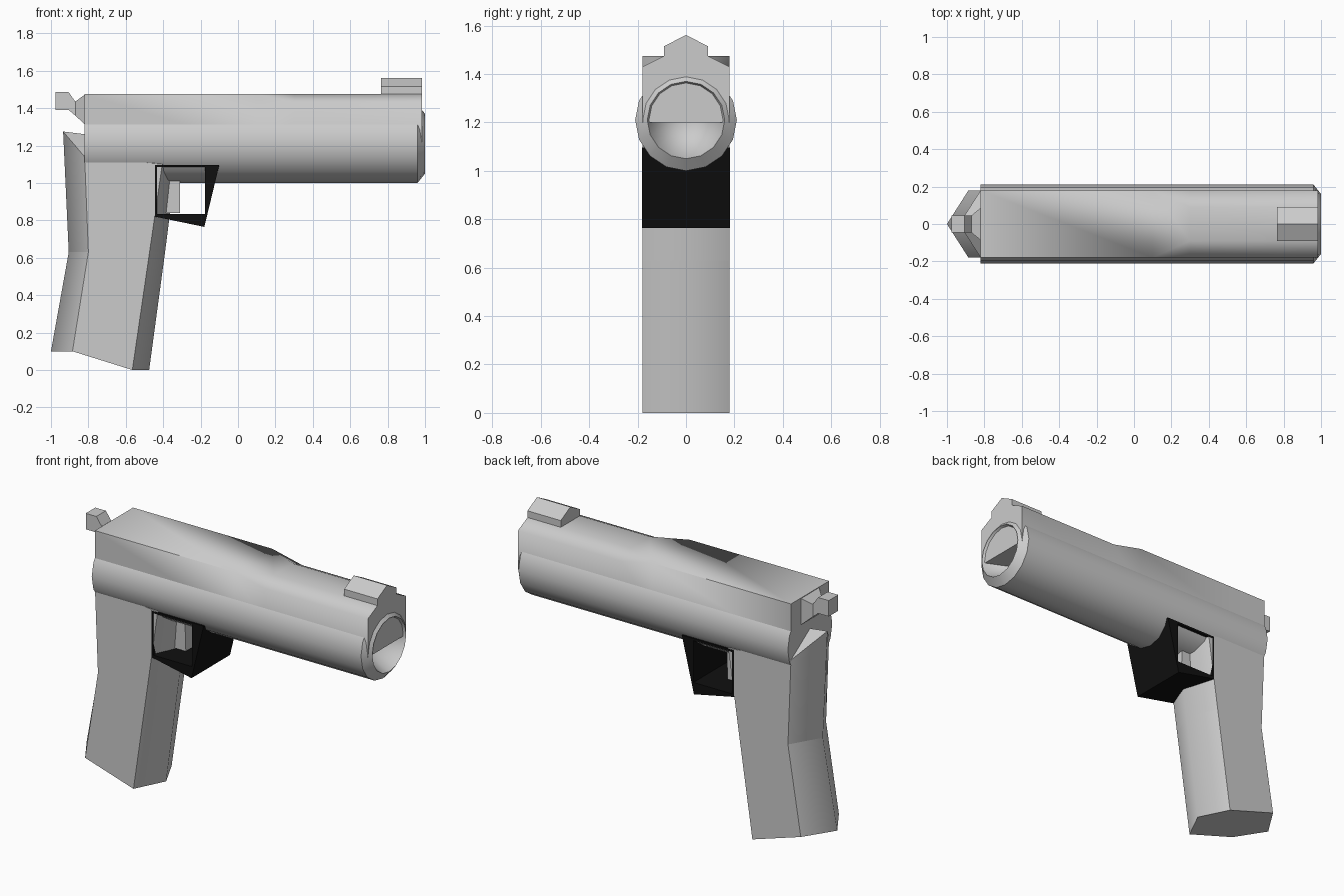
import bpy, bmesh, math

if "Cube" in bpy.data.objects:
    bpy.data.objects.remove(bpy.data.objects["Cube"])


def finish(bm, name, angle=None):
    bmesh.ops.remove_doubles(bm, verts=bm.verts, dist=1e-4)
    bmesh.ops.recalc_face_normals(bm, faces=bm.faces)
    me = bpy.data.meshes.new(name)
    bm.to_mesh(me)
    bm.free()
    ob = bpy.data.objects.new(name, me)
    bpy.context.collection.objects.link(ob)
    if angle:
        bpy.ops.object.select_all(action='DESELECT')
        ob.select_set(True)
        bpy.context.view_layer.objects.active = ob
        bpy.ops.object.shade_smooth_by_angle(angle=math.radians(angle))
    return ob


def bridge(bm, a, b):
    n = len(a)
    for i in range(n):
        bm.faces.new((a[i], a[(i + 1) % n], b[(i + 1) % n], b[i]))


def loft(rings, caps=(True, True)):
    bm = bmesh.new()
    loops = [[bm.verts.new(p) for p in r] for r in rings]
    for a, b in zip(loops, loops[1:]):
        bridge(bm, a, b)
    if caps[0]:
        bm.faces.new(loops[0])
    if caps[1]:
        bm.faces.new(loops[-1])
    return bm


def ring(x, r, n=16, z=1.21):
    return [(x, r * math.sin(2 * math.pi * i / n), z + r * math.cos(2 * math.pi * i / n))
            for i in range(n)]


def rect(x, w, z0, z1):
    return [(x, -w, z0), (x, w, z0), (x, w, z1), (x, -w, z1)]


# Barrel with chamfered nose and conical bore
bm = loft([ring(-.82, .21), ring(.96, .21), ring(1.0, .16), ring(.65, 0)], (True, False))
finish(bm, "barrel", 35)


# Upper body, its top edges bevelled towards the front
def body(x, zs, w):
    return [(x, -.18, 1.2), (x, .18, 1.2), (x, .18, zs), (x, w, 1.475), (x, -w, 1.475), (x, -.18, zs)]


bm = loft([body(-.82, 1.475, .18), body(.1, 1.475, .18), body(.3, 1.43, .09), body(.985, 1.43, .09)])
bmesh.ops.dissolve_degenerate(bm, edges=bm.edges, dist=1e-4)
finish(bm, "upper_body", 65)

# Front sight
sight = [(-.09, 1.46), (.09, 1.46), (.09, 1.515), (0, 1.562), (-.09, 1.515)]
finish(loft([[(x, y, z) for y, z in sight] for x in (.765, .985)]), "front_sight")

# Hammer with flared root
finish(loft([rect(-.975, .045, 1.39, 1.485), rect(-.905, .045, 1.39, 1.485),
             rect(-.87, .045, 1.36, 1.435), rect(-.815, .09, 1.31, 1.475)]), "hammer")


# Grip: hexagonal section with rounded front and back ridges
def section(back, side_back, side_front, front):
    (bx, bz), (sx, sz), (fx, fz), (rx, rz) = back, side_back, side_front, front
    return [(bx, 0, bz), (sx, .18, sz), (fx, .18, fz), (rx, 0, rz), (fx, -.18, fz), (sx, -.18, sz)]


levels = [section((-1, .1), (-.885, .1), (-.565, 0), (-.475, 0)),
          section((-.905, .63), (-.8, .63), (-.473, .63), (-.39, .63)),
          section((-.935, 1.275), (-.82, 1.14), (-.405, 1.1), (-.33, 1.1))]
bm = loft(levels, (True, False))
bm.verts.ensure_lookup_table()
top = list(bm.verts)[-6:]
mid = bm.verts.new((-.815, 0, 1.26))
for i in range(6):
    bm.faces.new((top[i], top[(i + 1) % 6], mid))
for f in bm.faces:
    f.smooth = True
for e in bm.edges:
    a, b = (v.co for v in e.verts)
    e.smooth = abs(a.y) < .01 and abs(b.y) < .01 and abs(a.z - b.z) > .3
finish(bm, "grip")

# Trigger
finish(loft([[(x0, -w, z), (x1, -w, z), (x1, w, z), (x0, w, z)]
             for x0, x1, w, z in ((-.39, -.31, .05, .84), (-.41, -.31, .06, 1.06))]), "trigger")

# Trigger guard: black frame open from side to side
outer = [(-.445, .82), (-.18, .765), (-.1, 1.097), (-.445, 1.097)]
inner = [(-.433, .835), (-.177, .835), (-.177, 1.085), (-.433, 1.085)]
bm = bmesh.new()
loops = [[bm.verts.new((x, y, z)) for x, z in prof]
         for prof, y in ((outer, -.182), (outer, .182), (inner, .182), (inner, -.182))]
for k in range(4):
    bridge(bm, loops[k], loops[(k + 1) % 4])
guard = finish(bm, "trigger_guard")
black = bpy.data.materials.new("black")
black.diffuse_color = (.005, .005, .005, 1)
black.use_nodes = True
black.node_tree.nodes["Principled BSDF"].inputs["Base Color"].default_value = black.diffuse_color
guard.data.materials.append(black)
